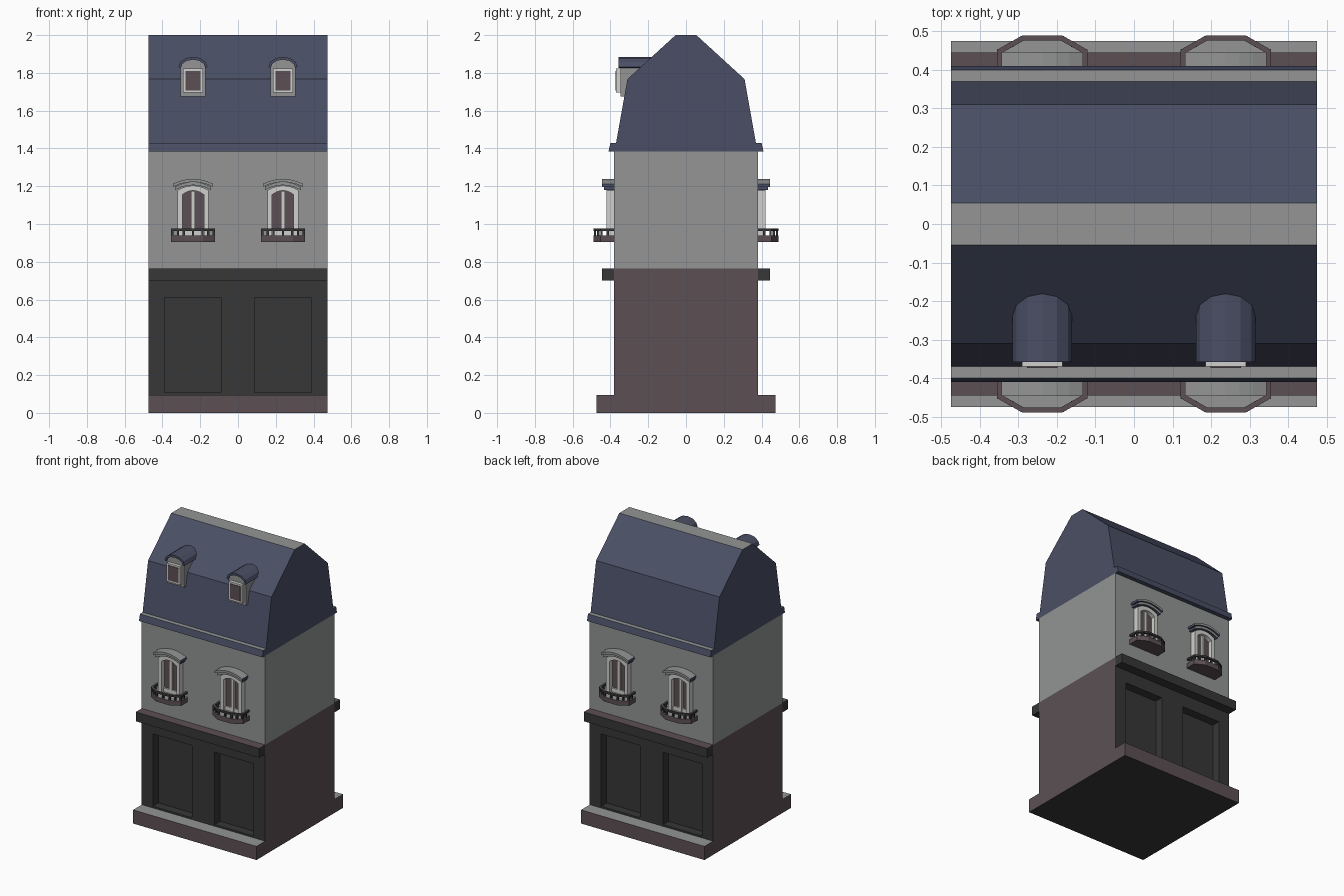
import bpy, bmesh, math
from mathutils import Vector

if "Cube" in bpy.data.objects:
    bpy.data.objects.remove(bpy.data.objects["Cube"])


def srgb(r, g, b):
    return tuple(((c / 255 + 0.055) / 1.055) ** 2.4 for c in (r, g, b)) + (1,)


MATS = {}
for key, col in {"grey stone": (147, 149, 148), "slate blue": (74, 79, 101),
                 "brown stone": (92, 80, 84), "dark paint": (55, 55, 55),
                 "white trim": (208, 208, 205)}.items():
    m = bpy.data.materials.new(key)
    m.diffuse_color = srgb(*col)
    m.use_nodes = True
    m.node_tree.nodes["Principled BSDF"].inputs["Base Color"].default_value = m.diffuse_color
    MATS[key] = m
GREY, BLUE, BROWN, DARK, WHITE = MATS


def prism(name, pts, axis, a, b, mat, rule=None):
    """Extrude a 2D outline along an axis; rule(normal, centre) may recolour faces."""
    def place(p, t):
        return {'x': (t, p[0], p[1]), 'y': (p[0], t, p[1]), 'z': (p[0], p[1], t)}[axis]
    bm = bmesh.new()
    lo = [bm.verts.new(place(p, a)) for p in pts]
    hi = [bm.verts.new(place(p, b)) for p in pts]
    n = len(pts)
    bm.faces.new(lo)
    bm.faces.new(hi[::-1])
    for i in range(n):
        bm.faces.new((lo[i], hi[i], hi[(i + 1) % n], lo[(i + 1) % n]))
    bmesh.ops.recalc_face_normals(bm, faces=bm.faces)
    bm.normal_update()
    slots = [mat]
    for f in bm.faces:
        key = (rule(f.normal, f.calc_center_median()) if rule else None) or mat
        if key not in slots:
            slots.append(key)
        f.material_index = slots.index(key)
    me = bpy.data.meshes.new(name)
    bm.to_mesh(me)
    bm.free()
    for key in slots:
        me.materials.append(MATS[key])
    ob = bpy.data.objects.new(name, me)
    bpy.context.collection.objects.link(ob)
    return ob


def box(name, x0, x1, y0, y1, z0, z1, mat, rule=None):
    return prism(name, [(x0, y0), (x1, y0), (x1, y1), (x0, y1)], 'z', z0, z1, mat, rule)


def arc(cx, hw, spring, rise, n=6):
    """Half-ellipse points, left to right."""
    return [(cx - hw * math.cos(math.pi * i / n), spring + rise * math.sin(math.pi * i / n))
            for i in range(n + 1)]


def bow(cx, hw, spring, rise, n=6):
    """Shallow segmental arch points, left to right."""
    return [(cx + hw * t, spring + rise * (1 - t * t))
            for t in (2 * i / n - 1 for i in range(n + 1))]


def top(mat):
    return lambda n, c: mat if n.z > 0.9 else None


W = 0.475   # half width of the house
D = 0.38    # half depth of the walls
CX = 0.238  # window axis

# Plinth, ground floor core, upper wall
box("plinth", -W, W, -W, W, 0, 0.095, BROWN,
    lambda n, c: GREY if n.z > 0.9 else DARK if n.z < -0.9 else None)
box("ground_floor", -W, W, -0.32, 0.32, 0.095, 0.765, BROWN,
    lambda n, c: DARK if abs(n.y) > 0.9 else None)
box("upper_wall", -W, W, -D, D, 0.765, 1.385, GREY)

# Mansard roof with eaves
half = [(0.41, 1.385), (0.40, 1.43), (0.37, 1.43), (0.31, 1.767), (0.055, 2.0)]
prism("mansard_roof", half + [(-y, z) for y, z in reversed(half)], 'x', -W, W, BLUE, top(GREY))


def facade(s, side):
    # Shopfront with two tall recessed bays
    bays = [(-W, 0.095)]
    for cx in (-CX, CX):
        l, r = cx - 0.151, cx + 0.149
        bays += [(l, 0.095), (l, 0.61), (r, 0.61), (r, 0.095)]
        box(side + "_bay_sill", l, r, s * 0.32, s * D, 0.095, 0.107, DARK)
    bays += [(W, 0.095), (W, 0.765), (-W, 0.765)]
    prism(side + "_shopfront", bays, 'y', s * 0.32, s * D, DARK,
          lambda n, c: BROWN if abs(c.x) > W - 0.01 else None)
    box(side + "_cornice", -W, W, s * D, s * 0.445, 0.70, 0.765, DARK, top(BROWN))
    for cx in (-CX, CX):
        window(cx, s, side)
        balcony(cx, s, side)


def window(cx, s, side):
    # Arched surround, glass, mullion and bottom rail
    outer = bow(cx, 0.082, 1.178, 0.026)
    inner = bow(cx, 0.057, 1.155, 0.022)
    prism(side + "_window_surround",
          [(cx - 0.082, 0.935)] + outer + [(cx + 0.082, 0.935), (cx + 0.057, 0.935)]
          + inner[::-1] + [(cx - 0.057, 0.935)], 'y', s * D, s * 0.42, WHITE)
    prism(side + "_window_glass", [(cx - 0.057, 0.935)] + inner + [(cx + 0.057, 0.935)],
          'y', s * D, s * 0.389, BROWN)
    box(side + "_window_mullion", cx - 0.01, cx + 0.01, s * D, s * 0.402, 0.935, 1.176, WHITE)
    box(side + "_window_rail", cx - 0.057, cx + 0.057, s * D, s * 0.40, 0.935, 0.965, WHITE)

    # Two-step curved hood mould
    def under(n, c):
        return BLUE if abs(n.x) > 0.9 or n.z < -0.5 else None
    for hw, z0, z1, y in ((0.106, 1.197, 1.213, 0.446), (0.096, 1.18, 1.197, 0.435)):
        prism(side + "_window_hood", bow(cx, hw, z1, 0.026) + bow(cx, hw, z0, 0.026)[::-1],
              'y', s * D, s * y, GREY, under)


def balcony(cx, s, side):
    # Chamfered slab, handrail and balusters
    def plan(o):
        p = [(-0.117 + o, D), (-0.117 + o, 0.452 - o * 0.6), (-0.052 + o * 0.3, 0.489 - o)]
        p += [(-x, y) for x, y in reversed(p)]
        return [(cx + x, s * y) for x, y in p]
    prism(side + "_balcony_slab", plan(0), 'z', 0.905, 0.938, BROWN, top(GREY))
    prism(side + "_balcony_handrail", plan(0) + plan(0.013)[::-1], 'z', 0.963, 0.976,
          DARK, top(BROWN))
    path = [Vector(p) for p in plan(0.007)]
    posts = list(path[1:5])
    posts += [(path[i] + path[i + 1]) / 2 for i in range(5)]
    for p in posts:
        box(side + "_baluster", p.x - 0.006, p.x + 0.006, p.y - 0.006, p.y + 0.006,
            0.936, 0.965, DARK)


def dormer(cx):
    # Arched body, curved roof shell, framed window
    prism("dormer_body", [(cx - 0.066, 1.675)] + arc(cx, 0.066, 1.828, 0.045)
          + [(cx + 0.066, 1.675)], 'y', -0.348, -0.19, GREY)
    prism("dormer_roof", arc(cx, 0.077, 1.832, 0.053) + arc(cx, 0.065, 1.826, 0.044)[::-1],
          'y', -0.358, -0.17, BLUE)
    box("dormer_frame", cx - 0.052, cx + 0.052, -0.37, -0.34, 1.695, 1.823, WHITE)
    box("dormer_glass", cx - 0.04, cx + 0.04, -0.373, -0.365, 1.708, 1.811, BROWN)


facade(-1, "front")
facade(1, "back")
for cx in (-CX, CX):
    dormer(cx)
